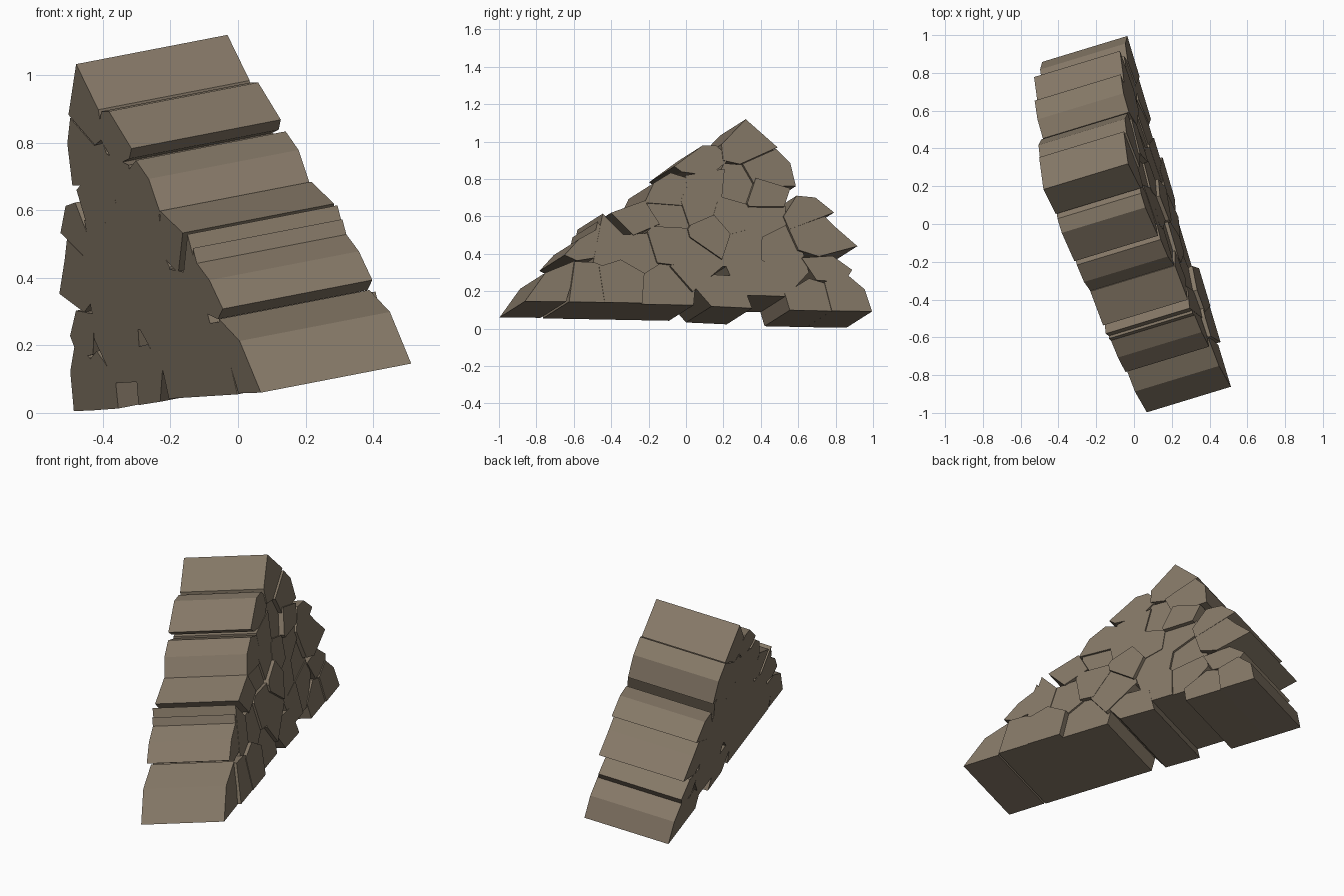
import bpy, bmesh, random
from mathutils import Vector

if "Cube" in bpy.data.objects:
    bpy.data.objects.remove(bpy.data.objects["Cube"])

random.seed(4)
AXIS = Vector((0.45, 0.137, 0.087))      # long direction of every stone
PLANE = 0.128                            # end plane: AXIS . p = PLANE

stone_mat = bpy.data.materials.new("brown stone")
stone_mat.diffuse_color = (0.235, 0.188, 0.135, 1)
stone_mat.use_nodes = True
stone_mat.node_tree.nodes["Principled BSDF"].inputs["Base Color"].default_value = stone_mat.diffuse_color


def stone(name, profile, out=0.0):
    """Prism: profile (y, z) on the end plane, drawn back along AXIS."""
    bm = bmesh.new()
    near, far = [], []
    for y, z in profile:
        x = (PLANE - AXIS.y * y - AXIS.z * z) / AXIS.x
        p = Vector((x, y, z))
        near.append(bm.verts.new(p + AXIS * out))
        far.append(bm.verts.new(p - AXIS))
    bm.faces.new(near)
    bm.faces.new(far[::-1])
    n = len(near)
    for i in range(n):
        j = (i + 1) % n
        bm.faces.new((near[i], far[i], far[j], near[j]))
    bmesh.ops.recalc_face_normals(bm, faces=bm.faces)
    me = bpy.data.meshes.new(name)
    bm.to_mesh(me)
    bm.free()
    me.materials.append(stone_mat)
    ob = bpy.data.objects.new(name, me)
    bpy.context.collection.objects.link(ob)


def clip(poly, mid, normal):
    """Keep the part of poly behind the line through mid."""
    res = []
    for a, b in zip(poly, poly[1:] + poly[:1]):
        da, db = (a - mid).dot(normal), (b - mid).dot(normal)
        if da <= 0:
            res.append(a)
        if da * db < 0:
            res.append(a + (b - a) * (da / (da - db)))
    return res


# stepped stones along the front slope, from the bottom up
front = [
    [(-.86, .147), (-.75, .30), (-.59, .365), (-.60, .28), (-.64, .145)],
    [(-.58, .365), (-.647, .395), (-.57, .48), (-.48, .53), (-.47, .575), (-.36, .40)],
    [(-.35, .57), (-.40, .62), (-.22, .685), (-.14, .56), (-.28, .50)],
    [(-.22, .675), (-.17, .78), (-.08, .835), (.03, .80), (-.02, .66)],
    [(-.06, .87), (.09, .98), (.165, .98), (.24, .91), (.13, .82), (-.02, .84)],
]
# top stone and the stones along the back slope, from the top down
back = [
    [(.19, .985), (.32, 1.12), (.49, .97), (.29, .88), (.20, .90)],
    [(.30, .88), (.48, .96), (.555, .885), (.585, .76), (.37, .76)],
    [(.52, .60), (.59, .71), (.69, .70), (.79, .62), (.55, .53)],
    [(.55, .53), (.74, .60), (.80, .54), (.915, .44), (.71, .385), (.60, .42)],
    [(.62, .38), (.785, .39), (.89, .315), (.85, .25), (.70, .26)],
    [(.78, .095), (.74, .25), (.86, .29), (.955, .21), (.995, .092)],
]
# bottom stones beside the small arch
base = [
    [(.137, .12), (.05, .22), (.15, .29), (.29, .28), (.355, .11)],
    [(.557, .10), (.53, .19), (.66, .27), (.76, .24), (.79, .095)],
]
sites = []
for name, group in (("front_step", front), ("back_step", back), ("base_stone", base)):
    for prof in group:
        stone(name, prof, random.uniform(-.02, .02))
        sites.append(sum((Vector(p) for p in prof), Vector((0, 0))) / len(prof))

# inner stones: cells around centres, fitted between their neighbours
centres = [(-.53, .22), (-.36, .24), (-.12, .23), (.05, .38), (.34, .27), (.52, .30),
           (-.43, .44), (-.26, .42), (-.09, .46), (.13, .50), (.31, .43), (.49, .44),
           (-.08, .61), (.07, .66), (.24, .61), (.42, .60), (.11, .76), (.28, .76), (.42, .70)]
inner = [Vector(c) for c in centres]
for c in inner:
    cell = [c + Vector(d) for d in ((-.17, -.17), (.17, -.17), (.17, .17), (-.17, .17))]
    for s in sites + inner:
        if s is not c:
            cell = clip(cell, (s + c) / 2, (s - c).normalized())
    # enlarge and tilt each cell so the stones look loosely stacked
    cell = [c + (p - c) * random.uniform(.98, 1.16) for p in cell]
    floor = Vector((0, .13 if c.x < .2 else .185))
    cell = clip(cell, floor, Vector((-.019, -1)))
    stone("inner_stone", cell, random.uniform(-.05, .04))
